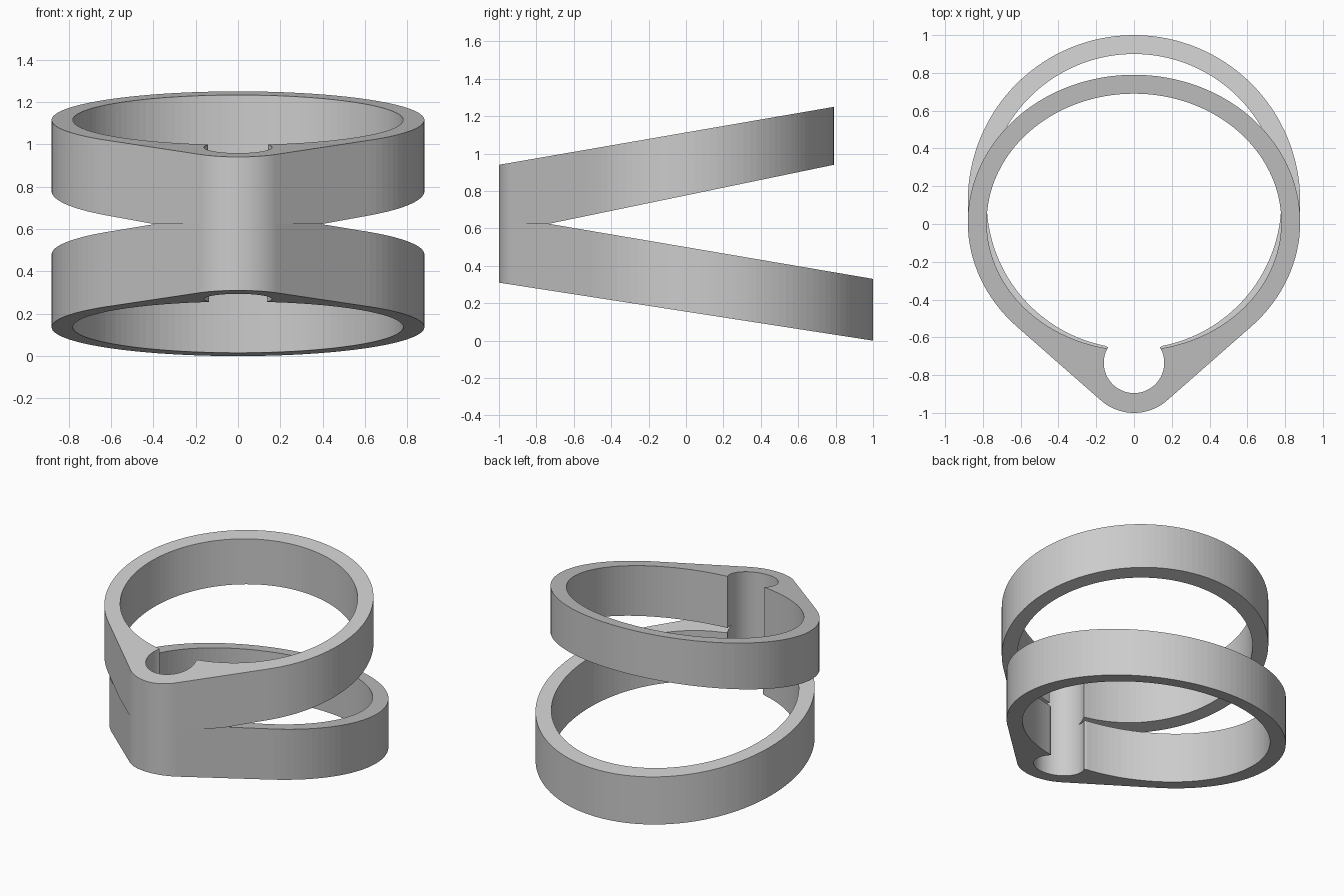
import bpy
import bmesh
from math import sin, cos, pi, radians
from mathutils import Vector
from mathutils.geometry import convex_hull_2d

if "Cube" in bpy.data.objects:
    bpy.data.objects.remove(bpy.data.objects["Cube"])

SEGMENTS = 128
WALL = 0.10
BOSS_Y, HOLE_R, BOSS_R = -0.735, 0.16, 0.265
RING_X = 0.88

grey = bpy.data.materials.new("light_grey")
grey.use_nodes = True
grey.diffuse_color = (0.6, 0.6, 0.6, 1)
grey.node_tree.nodes["Principled BSDF"].inputs["Base Color"].default_value = (0.6, 0.6, 0.6, 1)


def ellipse(cy, rx, ry, start=0.0):
    angles = (start + 2 * pi * i / SEGMENTS for i in range(SEGMENTS))
    return [Vector((rx * cos(a), cy + ry * sin(a))) for a in angles]


def outer_profile(cy, ry):
    """Ring and boss joined by straight tangents."""
    pts = ellipse(cy, RING_X, ry) + ellipse(BOSS_Y, BOSS_R, BOSS_R)
    return [pts[i] for i in convex_hull_2d(pts)]


def keyhole_profile(cy, ry):
    """Ring opening that runs into the round pin hole."""
    rx, ry = RING_X - WALL, ry - WALL
    hole_centre = Vector((0, BOSS_Y))
    ring = [p for p in ellipse(cy, rx, ry, -pi / 2)
            if (p - hole_centre).length > HOLE_R]
    hole = [p for p in ellipse(BOSS_Y, HOLE_R, HOLE_R, pi / 2)
            if (p.x / rx) ** 2 + ((p.y - cy) / ry) ** 2 > 1]
    return ring + hole


def clamp_ring(name, cy, ry, bottom, top, fold_y):
    bm = bmesh.new()
    for loop in (outer_profile(cy, ry), keyhole_profile(cy, ry)):
        verts = [bm.verts.new((p.x, p.y, 0)) for p in loop]
        for a, b in zip(verts, verts[1:] + verts[:1]):
            bm.edges.new((a, b))
    bmesh.ops.triangle_fill(bm, edges=bm.edges[:], use_beauty=True, normal=(0, 0, 1))
    # crease where the sloped face turns level
    bmesh.ops.bisect_plane(bm, geom=bm.verts[:] + bm.edges[:] + bm.faces[:],
                           plane_co=(0, fold_y, 0), plane_no=(0, 1, 0))
    base = bm.verts[:]
    ext = bmesh.ops.extrude_face_region(bm, geom=bm.faces[:], use_keep_orig=True)
    for v in base:
        v.co.z = bottom(v.co.y)
    for v in ext["geom"]:
        if isinstance(v, bmesh.types.BMVert):
            v.co.z = top(v.co.y)
    bmesh.ops.recalc_face_normals(bm, faces=bm.faces[:])
    mesh = bpy.data.meshes.new(name)
    bm.to_mesh(mesh)
    bm.free()
    mesh.materials.append(grey)
    obj = bpy.data.objects.new(name, mesh)
    bpy.context.collection.objects.link(obj)
    return obj


# Lower ring slopes down to the back, upper ring slopes up and is shorter
SEAM, OVERLAP = 0.625, 0.002
lower_fold = 1 - (SEAM - 0.33) / 0.17
upper_fold = 0.79 - (0.94 - SEAM + OVERLAP) / 0.207

lower = clamp_ring("clamp_body", 0.12, 0.88,
                   lambda y: 0.155 * (1 - y),
                   lambda y: min(SEAM, 0.33 + 0.17 * (1 - y)), lower_fold)
upper = clamp_ring("upper_ring", 0.01, 0.78,
                   lambda y: max(SEAM - OVERLAP, 0.94 - 0.207 * (0.79 - y)),
                   lambda y: 0.94 + 0.173 * (1 + y), upper_fold)

# Fuse both rings at the boss
join = lower.modifiers.new("fuse", "BOOLEAN")
join.operation = "UNION"
join.solver = "EXACT"
join.object = upper
bpy.context.view_layer.objects.active = lower
bpy.ops.object.modifier_apply(modifier=join.name)
bpy.data.objects.remove(upper)

# Merge the flat rims into clean faces
bm = bmesh.new()
bm.from_mesh(lower.data)
bmesh.ops.dissolve_limit(bm, angle_limit=radians(0.1),
                         verts=bm.verts[:], edges=bm.edges[:])
bm.to_mesh(lower.data)
bm.free()
